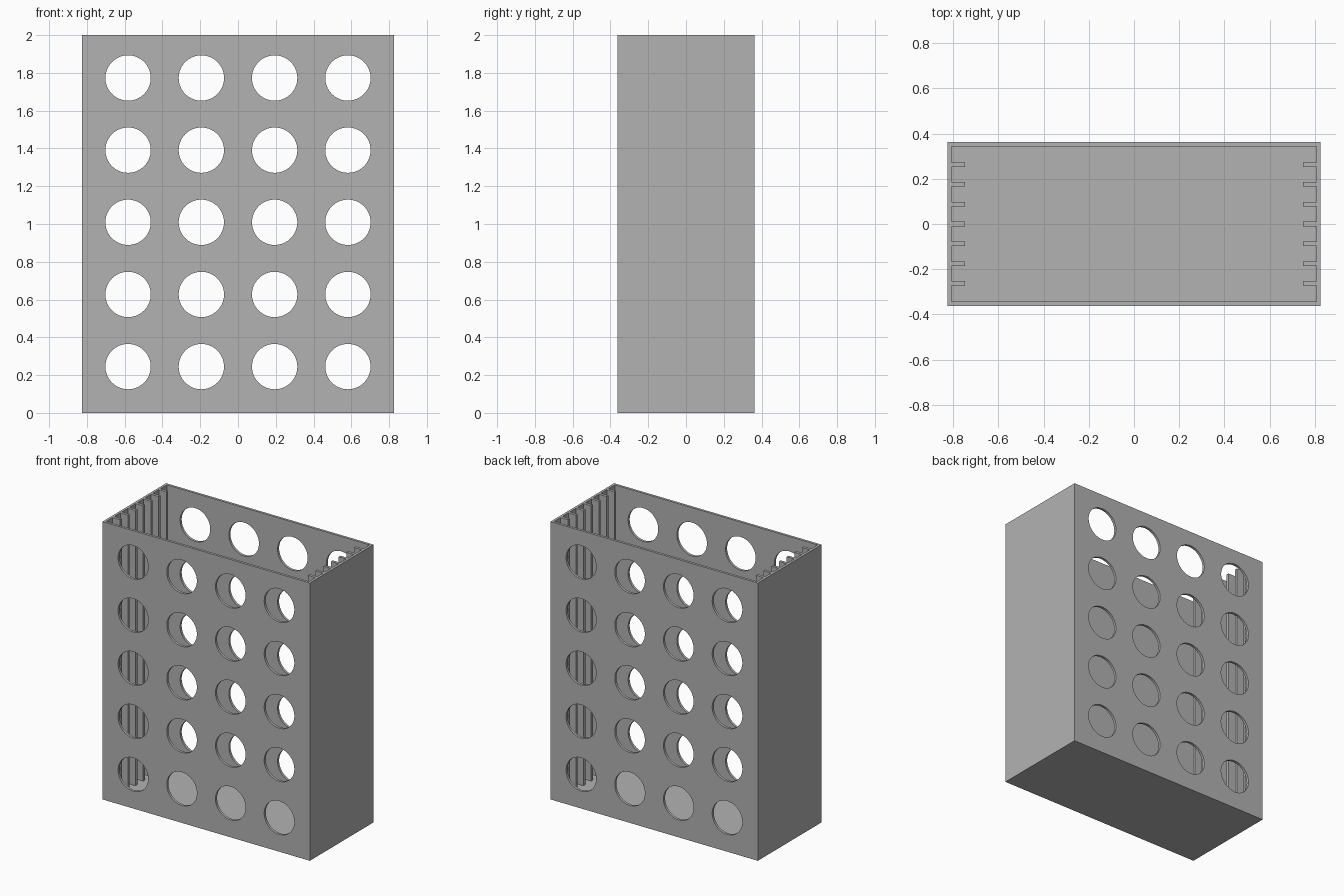
import bpy, bmesh, math
from mathutils import Matrix, Vector

if "Cube" in bpy.data.objects:
    bpy.data.objects.remove(bpy.data.objects["Cube"])

W, D, H = 0.826, 0.362, 2.0          # half width, half depth, height
T = 0.018                            # wall and floor thickness
TIP, PITCH, FIN = 0.748, 0.0875, 0.01  # rib tip x, rib spacing, half rib thickness

grey = bpy.data.materials.new("plain grey")
grey.diffuse_color = (0.448, 0.448, 0.448, 1)
grey.use_nodes = True
grey.node_tree.nodes["Principled BSDF"].inputs["Base Color"].default_value = grey.diffuse_color


def to_object(bm, name):
    bmesh.ops.recalc_face_normals(bm, faces=bm.faces)
    me = bpy.data.meshes.new(name)
    bm.to_mesh(me)
    bm.free()
    me.materials.append(grey)
    ob = bpy.data.objects.new(name, me)
    bpy.context.collection.objects.link(ob)
    return ob


def prism(name, outline, z0, z1):
    bm = bmesh.new()
    face = bm.faces.new([bm.verts.new((x, y, z0)) for x, y in outline])
    top = bmesh.ops.extrude_face_region(bm, geom=[face])["geom"]
    verts = [v for v in top if isinstance(v, bmesh.types.BMVert)]
    bmesh.ops.translate(bm, verts=verts, vec=Vector((0, 0, z1 - z0)))
    return to_object(bm, name)


# Solid outer block
box = prism("slotted_box", [(-W, -D), (W, -D), (W, D), (-W, D)], 0, H)

# Cavity outline: seven upright ribs stand out from each side wall
ix, iy = W - T, D - T
right = [(ix, -iy)]
for i in range(-3, 4):
    y = i * PITCH
    right += [(ix, y - FIN), (TIP, y - FIN), (TIP, y + FIN), (ix, y + FIN)]
right.append((ix, iy))
left = [(-x, y) for x, y in reversed(right)]
cavity = prism("cavity_cutter", right + left, T, H + 0.1)

# Round holes through the front and back walls, 4 across and 5 up
bm = bmesh.new()
for col in range(4):
    for row in range(5):
        pos = Vector(((col - 1.5) * 0.388, 0, (H + T) / 2 + (row - 2) * 0.382))
        bmesh.ops.create_cone(bm, cap_ends=True, segments=64, radius1=0.12, radius2=0.12,
                              depth=1.0, matrix=Matrix.Translation(pos)
                              @ Matrix.Rotation(math.pi / 2, 4, 'X'))
holes = to_object(bm, "hole_cutter")

# Cut the cavity and holes, then drop the cutters
bpy.context.view_layer.objects.active = box
box.select_set(True)
for cutter in (cavity, holes):
    mod = box.modifiers.new(cutter.name, 'BOOLEAN')
    mod.operation, mod.solver, mod.object = 'DIFFERENCE', 'EXACT', cutter
    bpy.ops.object.modifier_apply(modifier=mod.name)
    bpy.data.objects.remove(cutter)

bpy.ops.object.shade_smooth_by_angle(angle=math.radians(30))
